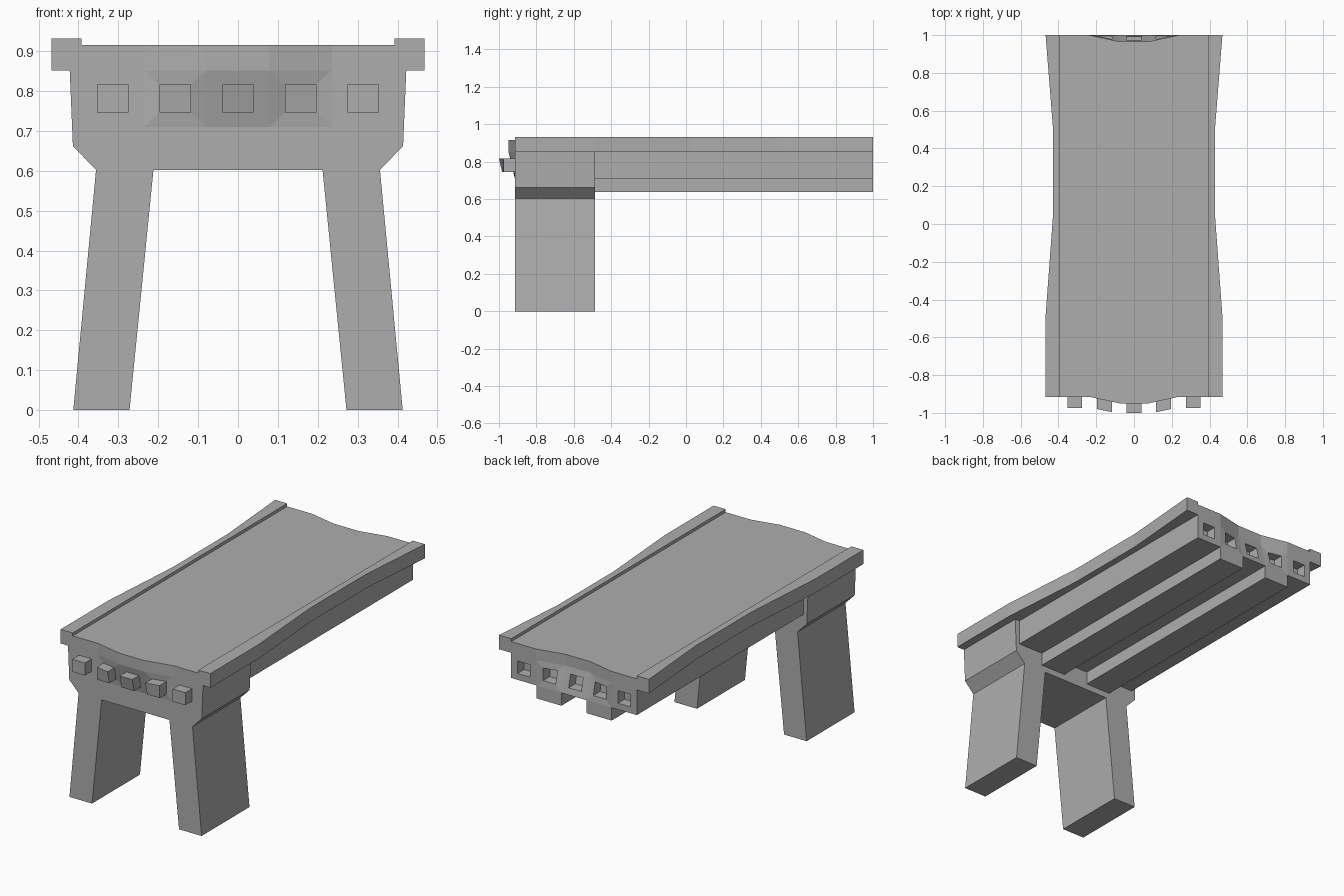
import bpy, bmesh
from mathutils import Vector

if "Cube" in bpy.data.objects:
    bpy.data.objects.remove(bpy.data.objects["Cube"])

FRONT, BACK, PIER_BACK = -0.915, 1.0, -0.487
CELL = 0.157                                   # width of one connector bay
COLS = [(i - 2.5) * CELL for i in range(6)]
Z_LOW, Z_MID, Z_TOP = 0.71, 0.852, 0.915
BULGE, PEG = 0.034, 0.06

concrete = bpy.data.materials.new("concrete grey")
concrete.diffuse_color = (0.42, 0.42, 0.42, 1)
concrete.use_nodes = True
concrete.node_tree.nodes["Principled BSDF"].inputs["Base Color"].default_value = concrete.diffuse_color


def finish(name, bm):
    bmesh.ops.remove_doubles(bm, verts=bm.verts[:], dist=1e-5)
    bmesh.ops.recalc_face_normals(bm, faces=bm.faces[:])
    me = bpy.data.meshes.new(name)
    bm.to_mesh(me)
    bm.free()
    me.materials.append(concrete)
    ob = bpy.data.objects.new(name, me)
    bpy.context.collection.objects.link(ob)
    return ob


def prism(name, outline, offset):
    """Extrude a closed planar outline by an offset vector."""
    bm = bmesh.new()
    face = bm.faces.new([bm.verts.new(p) for p in outline])
    ext = bmesh.ops.extrude_face_region(bm, geom=[face], use_keep_orig=True)
    moved = [g for g in ext["geom"] if isinstance(g, bmesh.types.BMVert)]
    bmesh.ops.translate(bm, verts=moved, vec=offset)
    return finish(name, bm)


def end_point(i, z, y0):
    """Point on an interlocking end: the middle bulges towards -y."""
    side = 1.0 if i in (2, 3) else 0.0
    rise = 0.0 if z <= Z_LOW else 1.0
    return Vector((COLS[i], y0 - BULGE * side * rise, z))


# Span: deck slab with pegs on the front end and sockets in the back end
bm = bmesh.new()


def quad(*pts):
    bm.faces.new([bm.verts.new(p) for p in pts])


for i in range(5):
    for y0 in (FRONT, BACK):
        quad(end_point(i, Z_MID, y0), end_point(i + 1, Z_MID, y0),
             end_point(i + 1, Z_TOP, y0), end_point(i, Z_TOP, y0))
        outer = [end_point(i, Z_LOW, y0), end_point(i + 1, Z_LOW, y0),
                 end_point(i + 1, Z_MID, y0), end_point(i, Z_MID, y0)]
        mid = sum(outer, Vector()) / 4
        inner = [(p + mid) / 2 for p in outer]
        cap = [p + Vector((0, -PEG, 0)) for p in inner]
        for k in range(4):
            n = (k + 1) % 4
            quad(outer[k], outer[n], inner[n], inner[k])
            quad(inner[k], inner[n], cap[n], cap[k])
        quad(*cap)
    for z in (Z_LOW, Z_TOP):
        quad(end_point(i, z, FRONT), end_point(i + 1, z, FRONT),
             end_point(i + 1, z, BACK), end_point(i, z, BACK))
for i in (0, 5):
    for a, b in ((Z_LOW, Z_MID), (Z_MID, Z_TOP)):
        quad(end_point(i, a, FRONT), end_point(i, a, BACK),
             end_point(i, b, BACK), end_point(i, b, FRONT))
finish("bridge_span", bm)

# Kerbs with a waisted outer edge, and girders under the span
for s, label in ((-1, "left"), (1, "right")):
    plan = [(COLS[5], FRONT), (0.468, FRONT), (0.468, PIER_BACK), (0.43, 0.03),
            (0.43, 0.52), (0.468, BACK), (COLS[5], BACK)]
    prism(label + "_kerb", [(s * x, y, Z_MID) for x, y in plan], (0, 0, 0.932 - Z_MID))
    a, b = s * CELL * 0.5, s * CELL * 1.5
    prism(label + "_girder", [(a, PIER_BACK, 0.637), (b, PIER_BACK, 0.637),
                              (b, PIER_BACK, Z_LOW), (a, PIER_BACK, Z_LOW)],
          (0, BACK - PIER_BACK, 0))

# Pier: two splayed legs and a cap that cradles the span
half = [(0.212, 0.602), (0.272, 0), (0.413, 0), (0.356, 0.602), (0.414, 0.662),
        (0.422, Z_MID), (COLS[5], Z_MID), (COLS[5], Z_LOW)]
outline = half + [(-x, z) for x, z in reversed(half)]
prism("pier", [(x, FRONT, z) for x, z in outline], (0, PIER_BACK - FRONT, 0))
